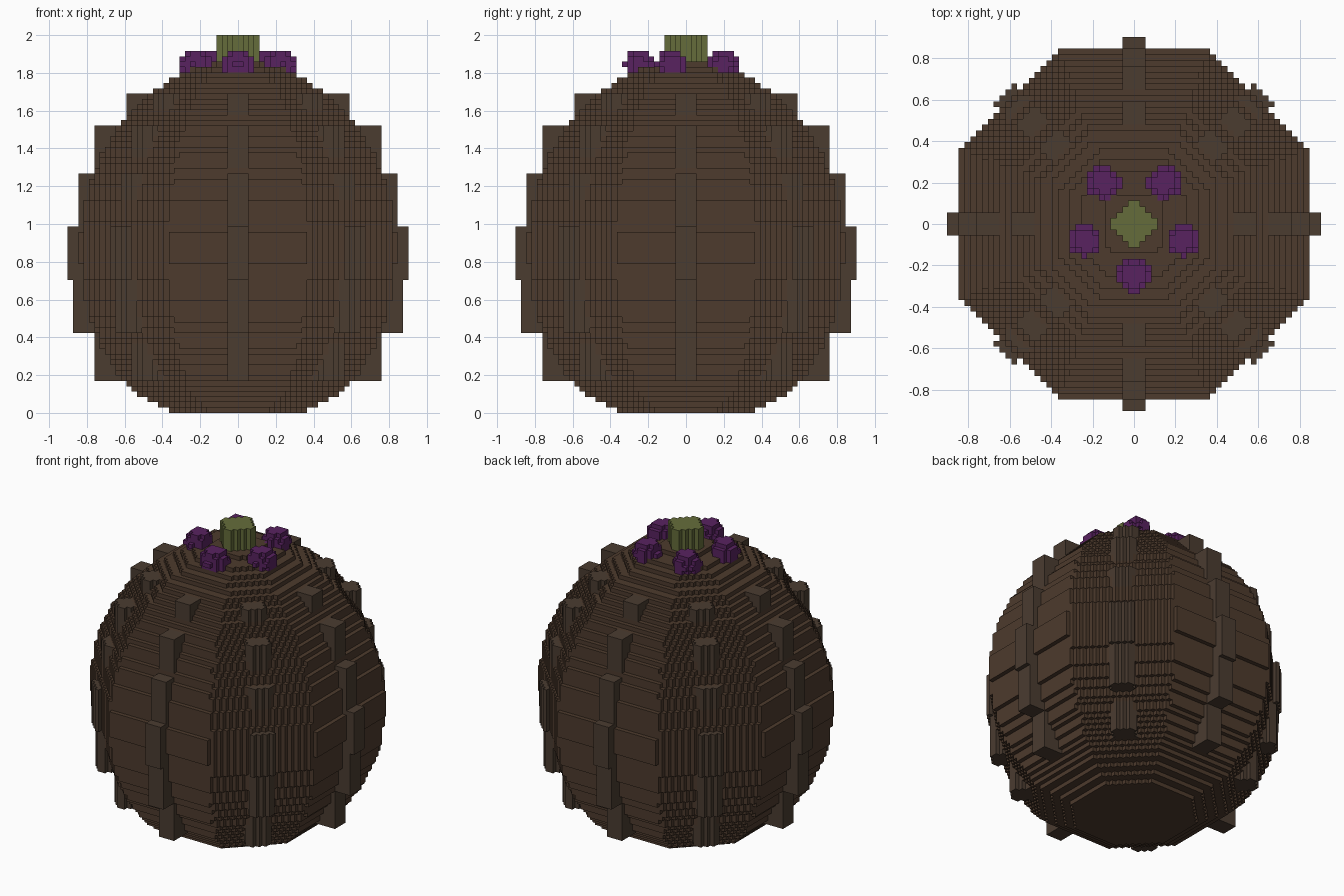
import bpy
import bmesh
from math import sqrt, sin, cos, pi, floor
from mathutils import Vector

default_cube = bpy.data.objects.get("Cube")
if default_cube:
    bpy.data.objects.remove(default_cube)

V = 2 / 71  # edge of one small block


def material(name, rgb):
    mat = bpy.data.materials.new(name)
    mat.use_nodes = True
    mat.diffuse_color = (*rgb, 1)
    mat.node_tree.nodes["Principled BSDF"].inputs["Base Color"].default_value = (*rgb, 1)
    return mat


def build_blocks(name, cells, solid, mat):
    """Turn a set of block positions into a mesh with only the exposed faces."""
    bm = bmesh.new()
    verts = {}

    def vert(key):
        if key not in verts:
            verts[key] = bm.verts.new(Vector(key) * V)
        return verts[key]

    for cell in sorted(cells):
        for axis in range(3):
            u, w = (axis + 1) % 3, (axis + 2) % 3
            for side in (0, 1):
                near = list(cell)
                near[axis] += 2 * side - 1
                if tuple(near) in solid:
                    continue
                corners = []
                for du, dw in ((0, 0), (1, 0), (1, 1), (0, 1)):
                    p = list(cell)
                    p[axis] += side
                    p[u] += du
                    p[w] += dw
                    corners.append(vert(tuple(p)))
                bm.faces.new(corners if side else corners[::-1])
    mesh = bpy.data.meshes.new(name)
    bm.to_mesh(mesh)
    bm.free()
    mesh.materials.append(mat)
    obj = bpy.data.objects.new(name, mesh)
    bpy.context.collection.objects.link(obj)


def body_radius(layer):
    """Apothem of the octagonal slice, in blocks."""
    z = (layer + 0.5) * V - 0.865
    u = z / (1.0 if z > 0 else 1.02)
    return min(30.1 * sqrt(max(0, 1 - u * u)), 13.1 + 2 * layer)


def sphere(cx, cy, cz, r):
    span = range(-4, 5)
    centre = Vector((cx, cy, cz))
    near = [tuple(floor(c) + d for c, d in zip(centre, (i, j, k)))
            for i in span for j in span for k in span]
    return {c for c in near
            if (Vector(c) + Vector((0.5, 0.5, 0.5)) - centre).length <= r}


SPAN = range(-33, 33)

# Body: octagonal slices stacked along a rounded profile
body = set()
for k in range(66):
    r = body_radius(k)
    for i in SPAN:
        for j in SPAN:
            x, y = abs(i + 0.5), abs(j + 0.5)
            if max(x, y) + 0.5 <= r and x + y <= r * sqrt(2):
                body.add((i, j, k))

# Ribs: eight stepped ridges, each tier is (bottom, top, reach)
tiers = [(6, 15, 27), (15, 25, 31), (25, 35, 32),
         (35, 45, 30), (45, 54, 27), (54, 60, 21)]
ribs = set()
for n in range(8):
    c, s = cos(n * pi / 4), sin(n * pi / 4)
    for i in SPAN:
        for j in SPAN:
            x, y = i + 0.5, j + 0.5
            out, across = x * c + y * s, abs(x * s - y * c)
            if across > 2.2 or out < 10:
                continue
            for low, high, reach in tiers:
                if out <= reach - 0.4:
                    ribs.update((i, j, k) for k in range(low, high))
ribs -= body

# Stem: diamond-shaped post on top
stem = {(i, j, k) for i in range(-4, 4) for j in range(-4, 4) for k in range(66, 71)
        if abs(i + 0.5) + abs(j + 0.5) <= 4.1}

# Berries: ring of five around the stem
berries = set()
for n in range(5):
    a = -pi / 2 + n * 2 * pi / 5
    berries |= sphere(8.8 * cos(a), 8.8 * sin(a), 65.5, 2.85)
berries -= body

solid = body | ribs | stem | berries
build_blocks("body", body, solid, material("bark brown", (0.075, 0.043, 0.026)))
build_blocks("ribs", ribs, solid, material("rib brown", (0.069, 0.045, 0.030)))
build_blocks("stem", stem, solid, material("olive green", (0.130, 0.152, 0.043)))
build_blocks("berries", berries, solid, material("berry purple", (0.098, 0.016, 0.117)))
